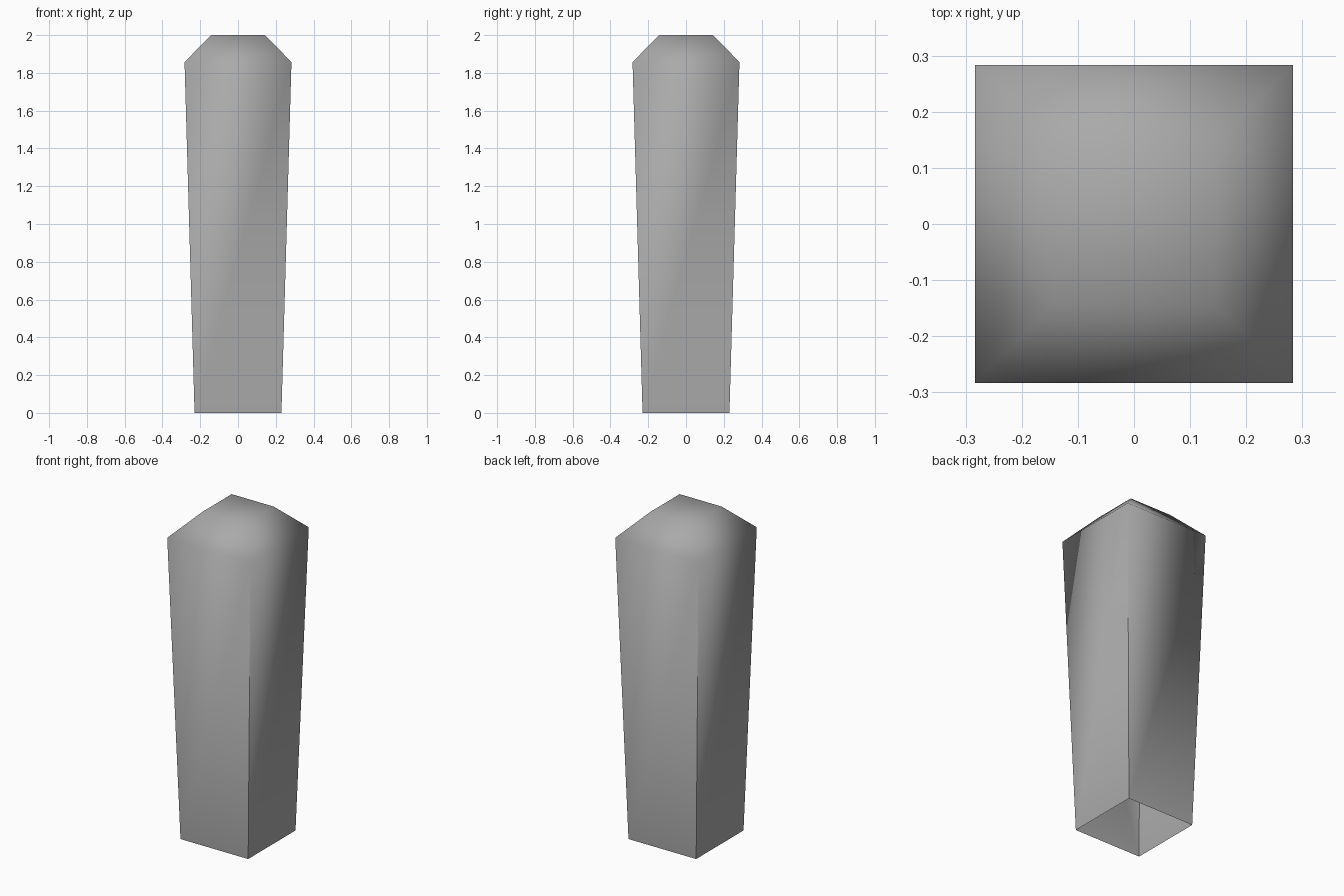
import bpy
import bmesh
from mathutils import Vector

cube = bpy.data.objects.get("Cube")
if cube:
    bpy.data.objects.remove(cube, do_unlink=True)

# Single grey material
grey = bpy.data.materials.new("stone_grey")
grey.use_nodes = True
colour = (0.4, 0.4, 0.4, 1)
grey.diffuse_color = colour
grey.node_tree.nodes["Principled BSDF"].inputs["Base Color"].default_value = colour

# Square post: (half width, height) from the open base to the bevelled cap
PROFILE = [(0.23, 0.0), (0.283, 1.857), (0.143, 2.0)]
CORNERS = [(-1, -1), (1, -1), (1, 1), (-1, 1)]

bm = bmesh.new()
rings = [[bm.verts.new((x * half, y * half, z)) for x, y in CORNERS]
         for half, z in PROFILE]
for low, high in zip(rings, rings[1:]):
    for i in range(len(CORNERS)):
        j = (i + 1) % len(CORNERS)
        bm.faces.new((low[i], low[j], high[j], high[i]))
bm.faces.new(rings[-1])
for face in bm.faces:
    face.smooth = True
mesh = bpy.data.meshes.new("post")
bm.to_mesh(mesh)
bm.free()
mesh.materials.append(grey)

post = bpy.data.objects.new("post", mesh)
bpy.context.collection.objects.link(post)

# Corners are crisp at the base and blend to smooth at the shoulder and cap
vertex_normals = [Vector(v.normal) for v in mesh.vertices]
normals = []
for poly in mesh.polygons:
    for index in poly.vertices:
        at_base = mesh.vertices[index].co.z < 0.01
        normals.append(Vector(poly.normal) if at_base else vertex_normals[index])
mesh.normals_split_custom_set(normals)
